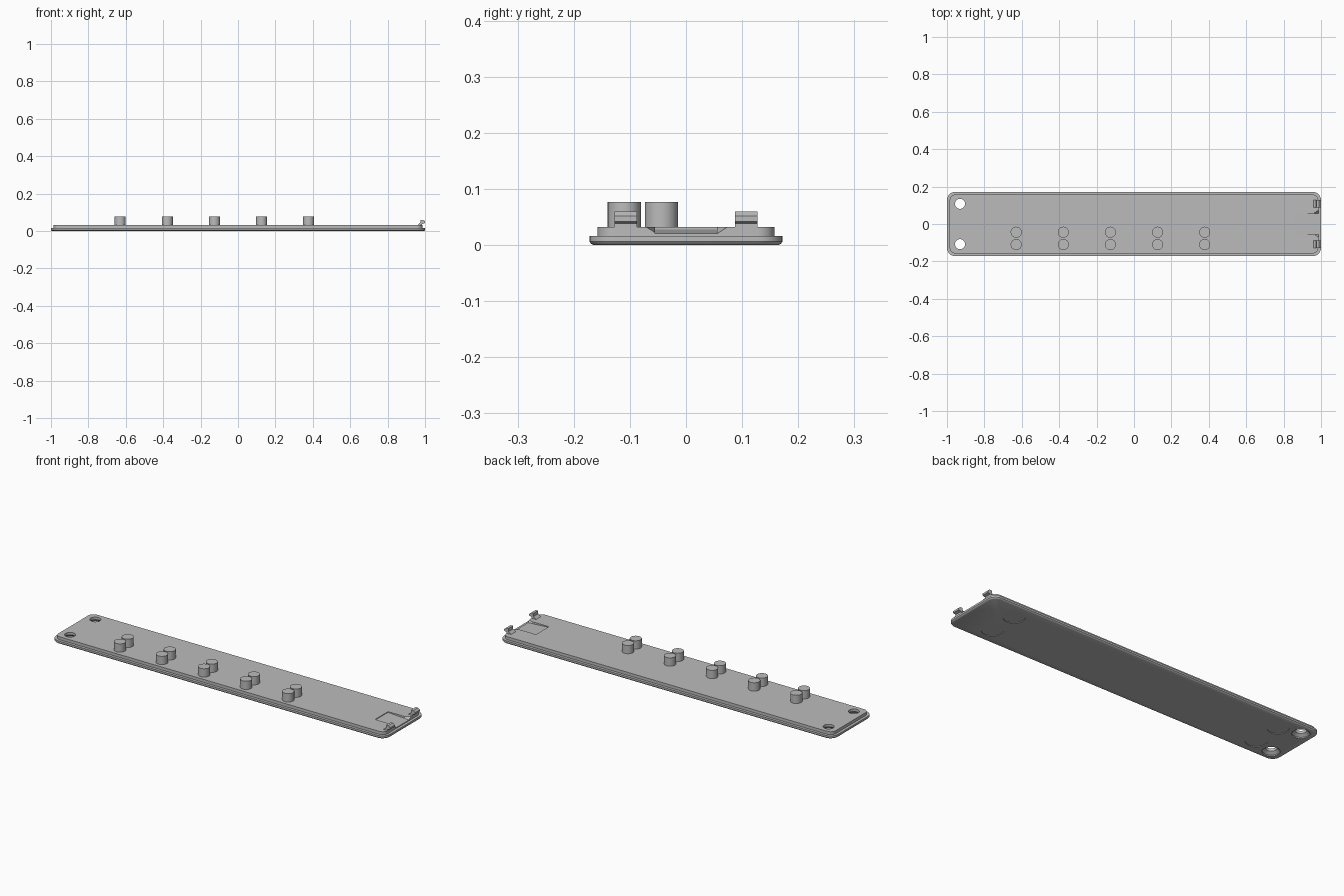
import bpy, bmesh, math

cube = bpy.data.objects.get("Cube")
if cube:
    bpy.data.objects.remove(cube, do_unlink=True)

grey = bpy.data.materials.new("plain grey")
GREY = (0.5, 0.5, 0.5, 1)
grey.use_nodes = True
grey.diffuse_color = GREY
grey.node_tree.nodes["Principled BSDF"].inputs["Base Color"].default_value = GREY


def loft(name, loops):
    """Join equal-length loops of points into a capped solid."""
    bm = bmesh.new()
    rings = [[bm.verts.new(p) for p in loop] for loop in loops]
    n = len(rings[0])
    for a, b in zip(rings, rings[1:]):
        for i in range(n):
            j = (i + 1) % n
            bm.faces.new((a[i], a[j], b[j], b[i]))
    bm.faces.new(rings[0][::-1])
    bm.faces.new(rings[-1])
    bmesh.ops.recalc_face_normals(bm, faces=bm.faces)
    mesh = bpy.data.meshes.new(name)
    bm.to_mesh(mesh)
    bm.free()
    mesh.materials.append(grey)
    obj = bpy.data.objects.new(name, mesh)
    bpy.context.collection.objects.link(obj)
    return obj


def rounded_rect(z, inset, hx=1.0, hy=0.172, radius=0.045, steps=8):
    r = radius - inset
    pts = []
    for k, (sx, sy) in enumerate(((1, 1), (-1, 1), (-1, -1), (1, -1))):
        for i in range(steps + 1):
            a = (k + i / steps) * math.pi / 2
            pts.append((sx * (hx - radius) + r * math.cos(a),
                        sy * (hy - radius) + r * math.sin(a), z))
    return pts


def turned(name, x, y, profile, sides=40):
    """Round part from (radius, height) pairs."""
    ring = [2 * math.pi * i / sides for i in range(sides)]
    return loft(name, [[(x + r * math.cos(a), y + r * math.sin(a), z) for a in ring]
                       for r, z in profile])


def cut(target, cutter):
    cutter.hide_render = True
    mod = target.modifiers.new("cut", 'BOOLEAN')
    mod.operation = 'DIFFERENCE'
    mod.solver = 'EXACT'
    mod.object = cutter
    bpy.context.view_layer.objects.active = target
    bpy.ops.object.modifier_apply(modifier=mod.name)
    bpy.data.objects.remove(cutter, do_unlink=True)


def smooth(obj):
    bpy.ops.object.select_all(action='DESELECT')
    obj.select_set(True)
    bpy.context.view_layer.objects.active = obj
    bpy.ops.object.shade_smooth_by_angle(angle=math.radians(30))


# Cover plate: softened lower rim, then a raised inner step
cover = loft("cover_plate", [rounded_rect(z, inset) for z, inset in (
    (0, 0.007), (0.002, 0.003), (0.006, 0), (0.016, 0), (0.016, 0.0145), (0.032, 0.0145))])

for side in (-1, 1):
    # Countersunk screw holes
    cut(cover, turned("screw_hole", -0.93, side * 0.108,
                      ((0.043, -0.01), (0.043, 0.006), (0.027, 0.018), (0.027, 0.05))))
    # Shallow round foot recesses underneath
    for x in (-0.815, 0.8):
        cut(cover, turned("foot_recess", x, side * 0.079, ((0.053, -0.01), (0.053, 0.003))))

# Sloping finger recess, flared where it meets the end
def notch_section(x, floor, half, top_half):
    return [(x, -half, floor), (x, half, floor), (x, top_half, 0.034), (x, -top_half, 0.034)]

cut(cover, loft("finger_recess", [notch_section(0.86, 0.028, 0.055, 0.055),
                                  notch_section(0.96, 0.022, 0.055, 0.056),
                                  notch_section(0.99, 0.02, 0.055, 0.077)]))
smooth(cover)

# Five pairs of support posts
for i in range(5):
    for row, y in (("front", -0.11), ("rear", -0.044)):
        post = turned(f"{row}_post_{i + 1}", -0.63 + i * 0.252, y,
                      ((0.0295, 0.03), (0.0295, 0.077)))
        smooth(post)

# Snap clips at the end
CLIP = ((0.985, 0.017), (0.985, 0.038), (1.0, 0.042), (1.0, 0.052), (0.99, 0.06),
        (0.976, 0.06), (0.974, 0.044), (0.958, 0.031), (0.958, 0.017))
for label, y in (("right", -0.107), ("left", 0.107)):
    loft(f"{label}_snap_clip", [[(x, y + d, z) for x, z in CLIP] for d in (-0.02, 0.02)])
